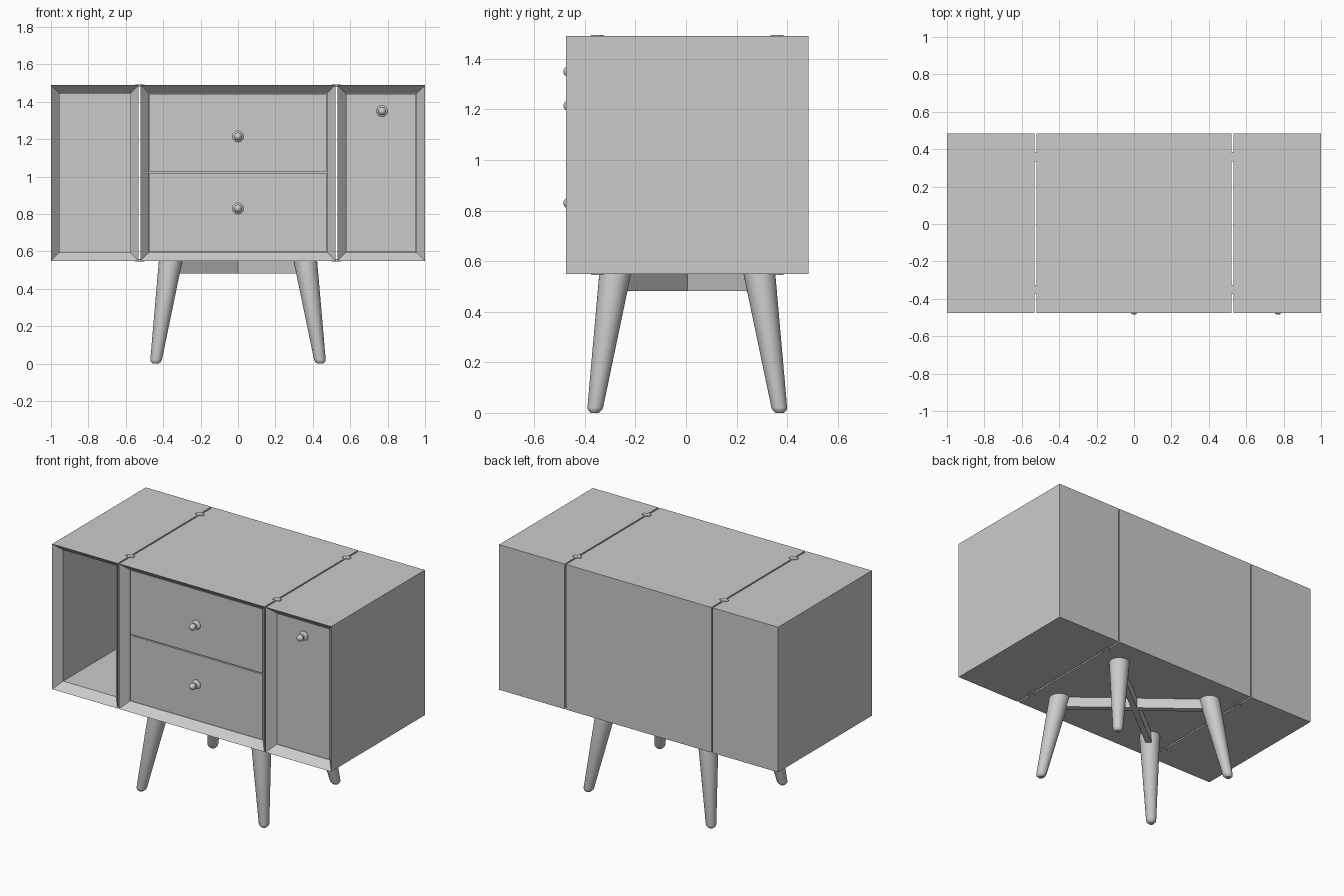
import bpy, bmesh
from math import cos, sin, pi, atan2, hypot

if "Cube" in bpy.data.objects:
    bpy.data.objects.remove(bpy.data.objects["Cube"])

YF, YB, YC = -0.475, 0.485, 0.005      # cabinet front, back, middle
Z0, Z1 = 0.55, 1.49                    # cabinet bottom, top
WALL, RECESS = 0.045, 0.05


def loft(name, rings, smooth=False):
    """Skin a list of closed rings and cap both ends."""
    bm = bmesh.new()
    loops = [[bm.verts.new(p) for p in r] for r in rings]
    n = len(loops[0])
    for a, b in zip(loops, loops[1:]):
        for i in range(n):
            j = (i + 1) % n
            bm.faces.new((a[i], a[j], b[j], b[i]))
    bm.faces.new(loops[0])
    bm.faces.new(loops[-1])
    bmesh.ops.recalc_face_normals(bm, faces=bm.faces)
    me = bpy.data.meshes.new(name)
    bm.to_mesh(me)
    bm.free()
    ob = bpy.data.objects.new(name, me)
    bpy.context.collection.objects.link(ob)
    if smooth:
        bpy.ops.object.select_all(action='DESELECT')
        ob.select_set(True)
        bpy.context.view_layer.objects.active = ob
        bpy.ops.object.shade_smooth_by_angle(angle=0.6)
    return ob


def rect(x0, x1, z0, z1, y):
    return [(x0, y, z0), (x1, y, z0), (x1, y, z1), (x0, y, z1)]


def box(name, x0, x1, y0, y1, z0, z1):
    return loft(name, [rect(x0, x1, z0, z1, y0), rect(x0, x1, z0, z1, y1)])


def carcass(name, x0, x1):
    """Open-fronted box with a mitred, inward sloping front edge."""
    inner = (x0 + WALL, x1 - WALL, Z0 + WALL, Z1 - WALL)
    return loft(name, [rect(x0, x1, Z0, Z1, YB), rect(x0, x1, Z0, Z1, YF),
                       rect(*inner, YF + RECESS), rect(*inner, YB - WALL)])


def knob(name, x, z):
    """Turned knob: flange, neck and ball, pointing to the front."""
    prof = [(0.030, -0.42), (0.030, -0.428), (0.024, -0.433), (0.010, -0.437), (0.010, -0.447)]
    prof += [(0.021 * sin(t), -0.464 + 0.021 * cos(t))
             for t in [pi * k / 10 for k in range(2, 10)]] + [(0.002, -0.485)]
    loft(name, [[(x + r * cos(2 * pi * i / 24), y, z + r * sin(2 * pi * i / 24))
                 for i in range(24)] for r, y in prof], True)


# Three cabinet boxes
carcass("left_open_box", -1.0, -0.531)
carcass("centre_box", -0.521, 0.521)
carcass("right_box", 0.531, 1.0)

# Drawer fronts, door and knobs
py = YF + RECESS
box("lower_drawer", -0.474, 0.474, py, py + 0.04, Z0 + WALL + 0.002, 1.021)
box("upper_drawer", -0.474, 0.474, py, py + 0.04, 1.028, Z1 - WALL - 0.002)
box("door", 0.578, 0.953, py, py + 0.04, Z0 + WALL + 0.002, Z1 - WALL - 0.002)
knob("upper_drawer_knob", 0, 1.215)
knob("lower_drawer_knob", 0, 0.83)
knob("door_knob", 0.77, 1.35)

# Butterfly connectors that join the boxes across the gaps
BOW = [(-0.026, -0.012), (-0.012, -0.012), (-0.005, -0.025), (0.005, -0.025),
       (0.012, -0.012), (0.026, -0.012), (0.026, 0.012), (0.012, 0.012),
       (0.005, 0.025), (-0.005, 0.025), (-0.012, 0.012), (-0.026, 0.012)]
for sx in (-1, 1):
    for y in (-0.35, 0.36):
        for label, za, zb in (("top", Z1 - 0.01, Z1 + 0.004), ("bottom", Z0 - 0.004, Z0 + 0.01)):
            loft(label + "_connector", [[(sx * 0.526 + a, y + b, z) for a, b in BOW]
                                        for z in (za, zb)])

# Splayed tapered legs with small feet: (x, y offset, z, radius)
LEG = [(0.36, 0.285, Z0 + 0.002, 0.063), (0.438, 0.364, 0.02, 0.031),
       (0.439, 0.365, 0.012, 0.028), (0.44, 0.366, 0.0, 0.016)]
for sx in (-1, 1):
    for sy, label in ((-1, "front_leg"), (1, "back_leg")):
        loft(label, [[(sx * x + r * cos(2 * pi * i / 32), YC + sy * y + r * sin(2 * pi * i / 32), z)
                      for i in range(32)] for x, y, z, r in LEG], True)

# Crossed rails between the legs
length = hypot(0.35, 0.275)
for s in (-1, 1):
    rail = box("cross_rail", -length, length, -0.018, 0.018, -0.034, 0.034)
    rail.location = (0, YC, 0.517)
    rail.rotation_euler.z = s * atan2(0.275, 0.35)
